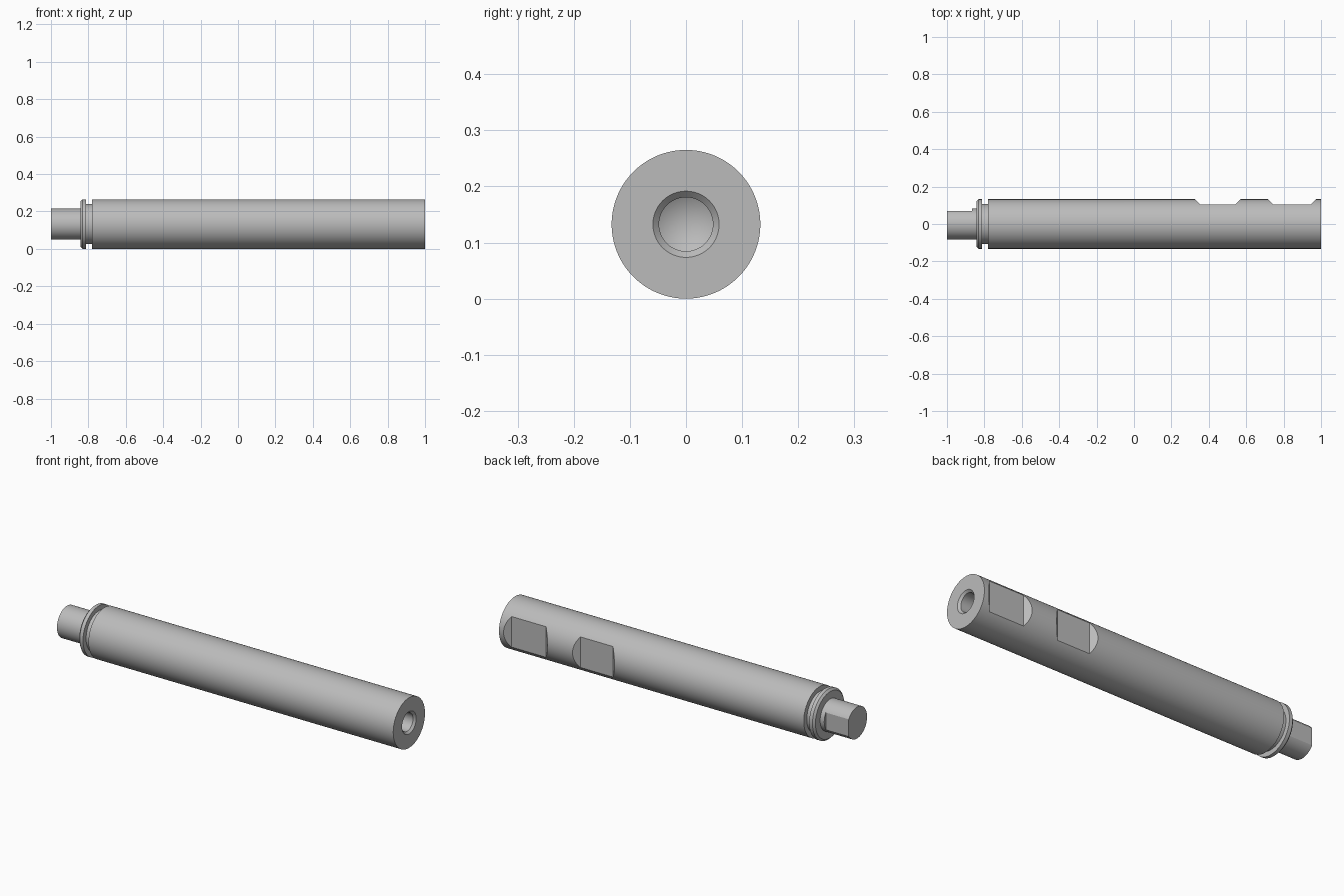
import bpy, bmesh, math
from mathutils import Matrix, Vector

cube = bpy.data.objects.get("Cube")
if cube:
    bpy.data.objects.remove(cube)

R = 0.1325          # body radius, also the height of the axis
SEGMENTS = 128

steel = bpy.data.materials.new("grey_steel")
steel.use_nodes = True
GREY = (0.5, 0.5, 0.5, 1)
steel.diffuse_color = GREY
steel.node_tree.nodes["Principled BSDF"].inputs["Base Color"].default_value = GREY


def make_object(name, bm):
    bmesh.ops.recalc_face_normals(bm, faces=bm.faces)
    mesh = bpy.data.meshes.new(name)
    bm.to_mesh(mesh)
    bm.free()
    mesh.materials.append(steel)
    obj = bpy.data.objects.new(name, mesh)
    bpy.context.collection.objects.link(obj)
    return obj


def lathe(name, profile):
    """Revolve (x, radius) points around the long axis."""
    bm = bmesh.new()
    verts = [bm.verts.new((x, 0, R + r)) for x, r in profile]
    edges = [bm.edges.new(pair) for pair in zip(verts, verts[1:])]
    bmesh.ops.spin(bm, geom=verts + edges, cent=(0, 0, R), axis=(1, 0, 0),
                   angle=math.tau, steps=SEGMENTS, use_duplicate=False)
    bmesh.ops.remove_doubles(bm, verts=bm.verts, dist=1e-5)
    return make_object(name, bm)


def flat_cutter(name, x0, x1, y, slope):
    """Prism that mills a flat at depth y, with ends leaning out by slope."""
    bm = bmesh.new()
    rise = 0.1
    section = [(x0, y), (x1, y), (x1 + rise * slope, y + rise), (x0 - rise * slope, y + rise)]
    face = bm.faces.new([bm.verts.new((x, yy, -0.1)) for x, yy in section])
    new = bmesh.ops.extrude_face_region(bm, geom=[face])["geom"]
    bmesh.ops.translate(bm, vec=(0, 0, 0.5),
                        verts=[g for g in new if isinstance(g, bmesh.types.BMVert)])
    cutter = make_object(name, bm)
    cutter.hide_render = True
    return cutter


# Shaft: stub, chamfered collar, groove, long body, countersunk drilled bore
shaft = lathe("shaft", [
    (-1, 0), (-1, 0.083), (-0.842, 0.083),
    (-0.842, 0.122), (-0.832, R), (-0.813, R),
    (-0.813, 0.107), (-0.781, 0.107), (-0.781, R),
    (1, R), (1, 0.059), (0.989, 0.048),
    (0.72, 0.048), (0.692, 0),
])

# Two clamping flats with sloping ends, and one straight flat on the stub
cutters = [
    flat_cutter("clamp_flat_cutter_inner", 0.353, 0.543, 0.105, 1),
    flat_cutter("clamp_flat_cutter_outer", 0.744, 0.946, 0.105, 1),
    flat_cutter("stub_flat_cutter", -1.1, -0.866, 0.07, 0),
]

bpy.ops.object.select_all(action="DESELECT")
shaft.select_set(True)
bpy.context.view_layer.objects.active = shaft
for cutter in cutters:
    cut = shaft.modifiers.new(cutter.name, "BOOLEAN")
    cut.operation = "DIFFERENCE"
    cut.solver = "EXACT"
    cut.object = cutter
    bpy.ops.object.modifier_apply(modifier=cut.name)
    bpy.data.objects.remove(cutter)

bpy.ops.object.shade_smooth_by_angle(angle=math.radians(20))
